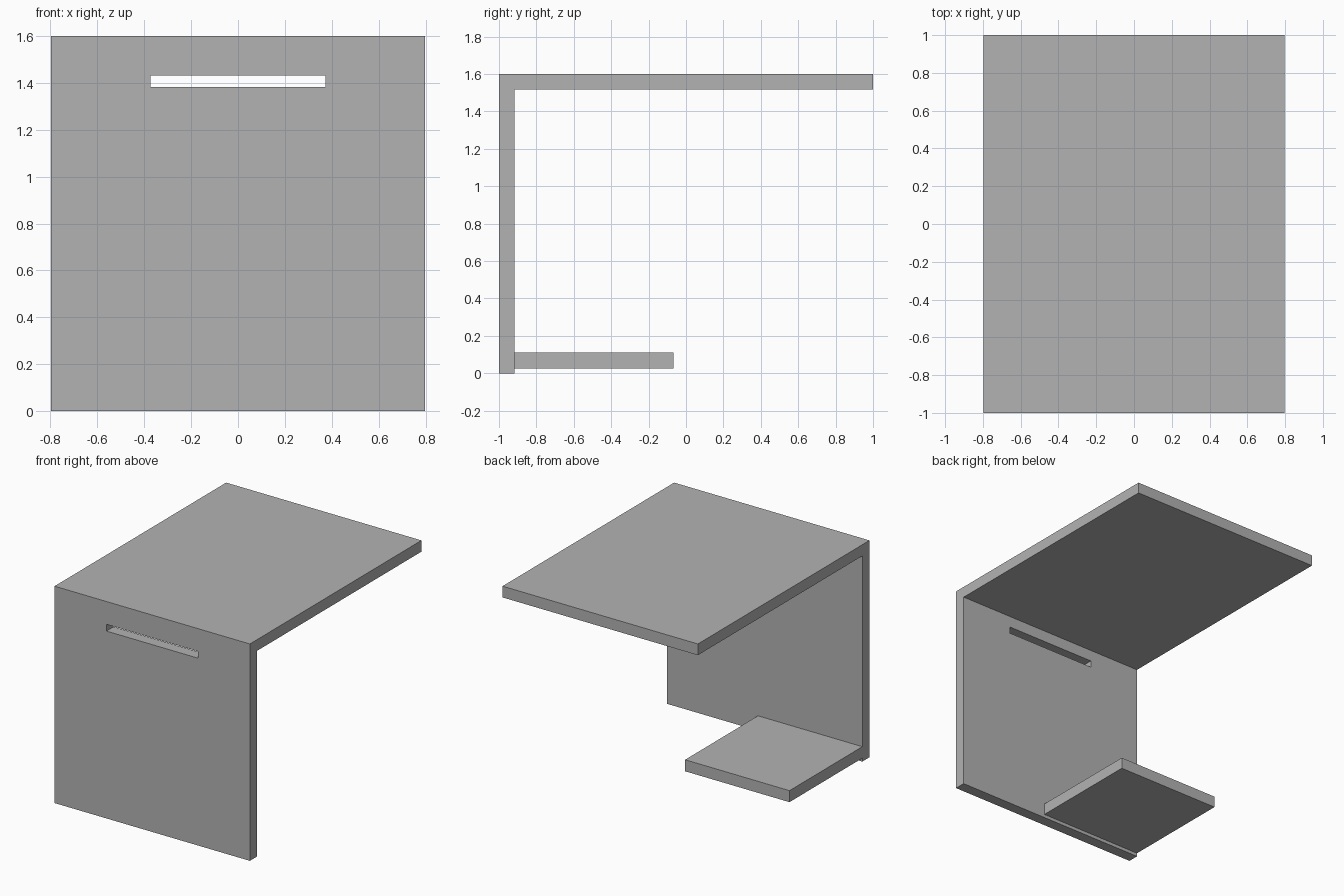
import bpy
import bmesh

cube = bpy.data.objects.get("Cube")
if cube:
    bpy.data.objects.remove(cube, do_unlink=True)

HALF_W = 0.797    # half width of the table
HEIGHT = 1.6
THICK = 0.083     # board thickness

grey = bpy.data.materials.new("plain_grey")
grey.use_nodes = True
colour = (0.45, 0.45, 0.45, 1)
grey.diffuse_color = colour
grey.node_tree.nodes["Principled BSDF"].inputs["Base Color"].default_value = colour


def extrude_profile(name, profile, x0, x1):
    """Extrude a closed (y, z) profile along x."""
    bm = bmesh.new()
    face = bm.faces.new([bm.verts.new((x0, y, z)) for y, z in profile])
    result = bmesh.ops.extrude_face_region(bm, geom=[face])
    verts = [v for v in result["geom"] if isinstance(v, bmesh.types.BMVert)]
    bmesh.ops.translate(bm, verts=verts, vec=(x1 - x0, 0, 0))
    bmesh.ops.recalc_face_normals(bm, faces=bm.faces)
    mesh = bpy.data.meshes.new(name)
    bm.to_mesh(mesh)
    bm.free()
    mesh.materials.append(grey)
    obj = bpy.data.objects.new(name, mesh)
    bpy.context.collection.objects.link(obj)
    return obj


def board(name, x0, x1, y0, y1, z0, z1):
    return extrude_profile(name, [(y0, z0), (y1, z0), (y1, z1), (y0, z1)], x0, x1)


# Table top and front panel as one folded board
inner_y, under_z = -1 + THICK, HEIGHT - THICK
frame = extrude_profile("top_and_front_panel", [
    (-1, 0), (inner_y, 0), (inner_y, under_z),
    (1, under_z), (1, HEIGHT), (-1, HEIGHT)], -HALF_W, HALF_W)

# Handle slot through the front panel
cutter = board("slot_cutter", -0.373, 0.373, -1.1, -0.8, 1.382, 1.432)
cutter.hide_render = True
cutter.hide_viewport = True
cutter.display_type = 'WIRE'
slot = frame.modifiers.new("handle_slot", 'BOOLEAN')
slot.operation = 'DIFFERENCE'
slot.solver = 'EXACT'
slot.object = cutter

# Low shelf, flush with one side of the panel
board("low_shelf", -HALF_W, 0.055, inner_y, -0.068, 0.025, 0.11)
